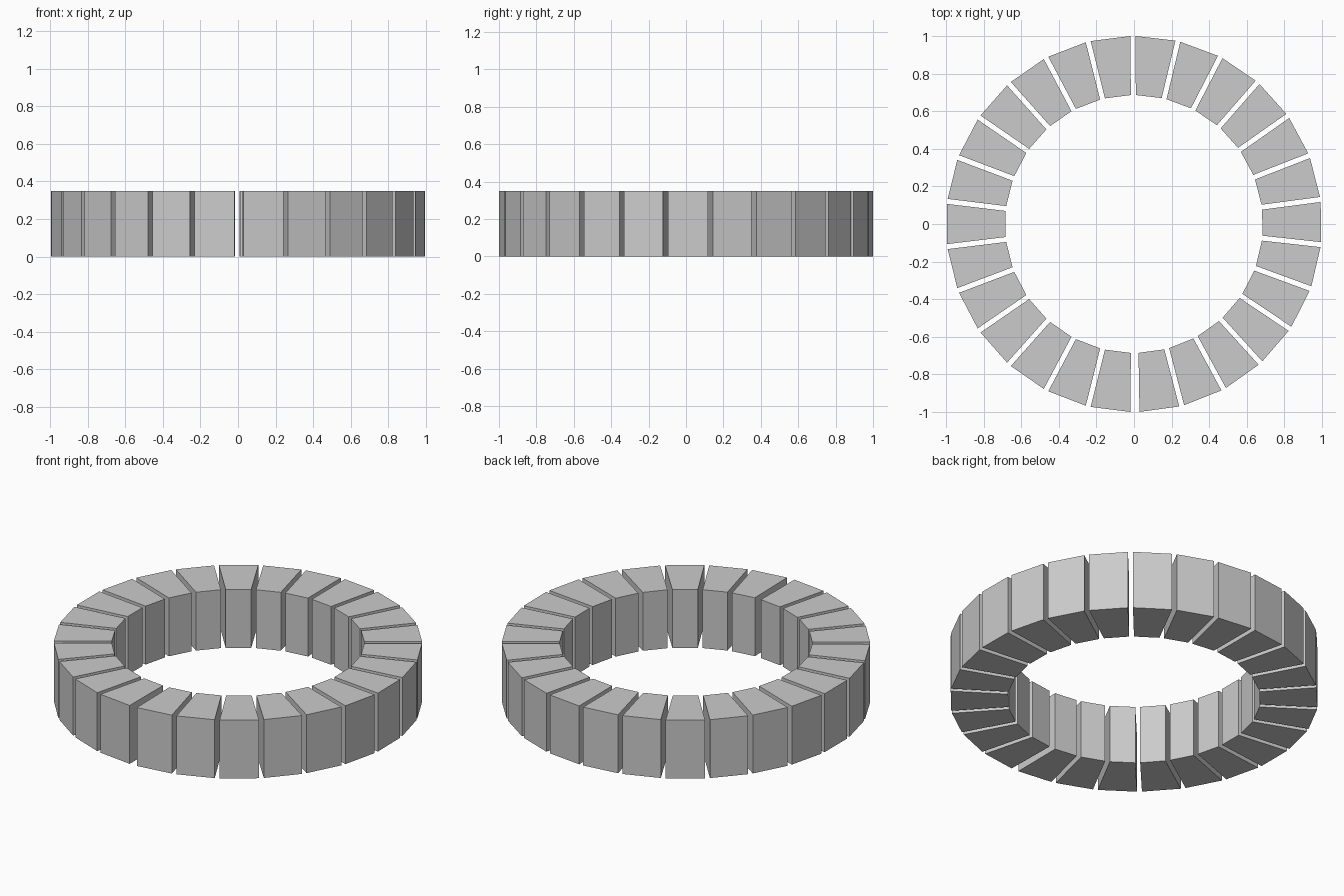
import bpy, bmesh
from math import sin, cos, radians

if "Cube" in bpy.data.objects:
    bpy.data.objects.remove(bpy.data.objects["Cube"])

COUNT, PITCH, START = 26, 13.8, 7.2   # blocks, degrees per block, first block centre
R_OUT, R_IN, HEIGHT = 1.0, 0.686, 0.35
HALF_OUT, HALF_IN = 6.13, 5.8         # half angles of the outer and inner faces


def point(r, deg):
    # clockwise from the front (-y)
    a = radians(deg)
    return (-r * sin(a), -r * cos(a), 0)


def ring_block(i):
    # one wedge-shaped block, extruded upward
    c = START + i * PITCH
    bm = bmesh.new()
    corners = [(R_OUT, c - HALF_OUT), (R_OUT, c + HALF_OUT),
               (R_IN, c + HALF_IN), (R_IN, c - HALF_IN)]
    face = bm.faces.new([bm.verts.new(point(r, a)) for r, a in corners])
    ext = bmesh.ops.extrude_face_region(bm, geom=[face], use_keep_orig=True)
    top = [v for v in ext["geom"] if isinstance(v, bmesh.types.BMVert)]
    bmesh.ops.translate(bm, verts=top, vec=(0, 0, HEIGHT))
    bmesh.ops.recalc_face_normals(bm, faces=bm.faces)
    mesh = bpy.data.meshes.new("ring_block")
    bm.to_mesh(mesh)
    bm.free()
    ob = bpy.data.objects.new(f"ring_block_{i + 1:02d}", mesh)
    bpy.context.collection.objects.link(ob)


# Ring of separate blocks
for i in range(COUNT):
    ring_block(i)
